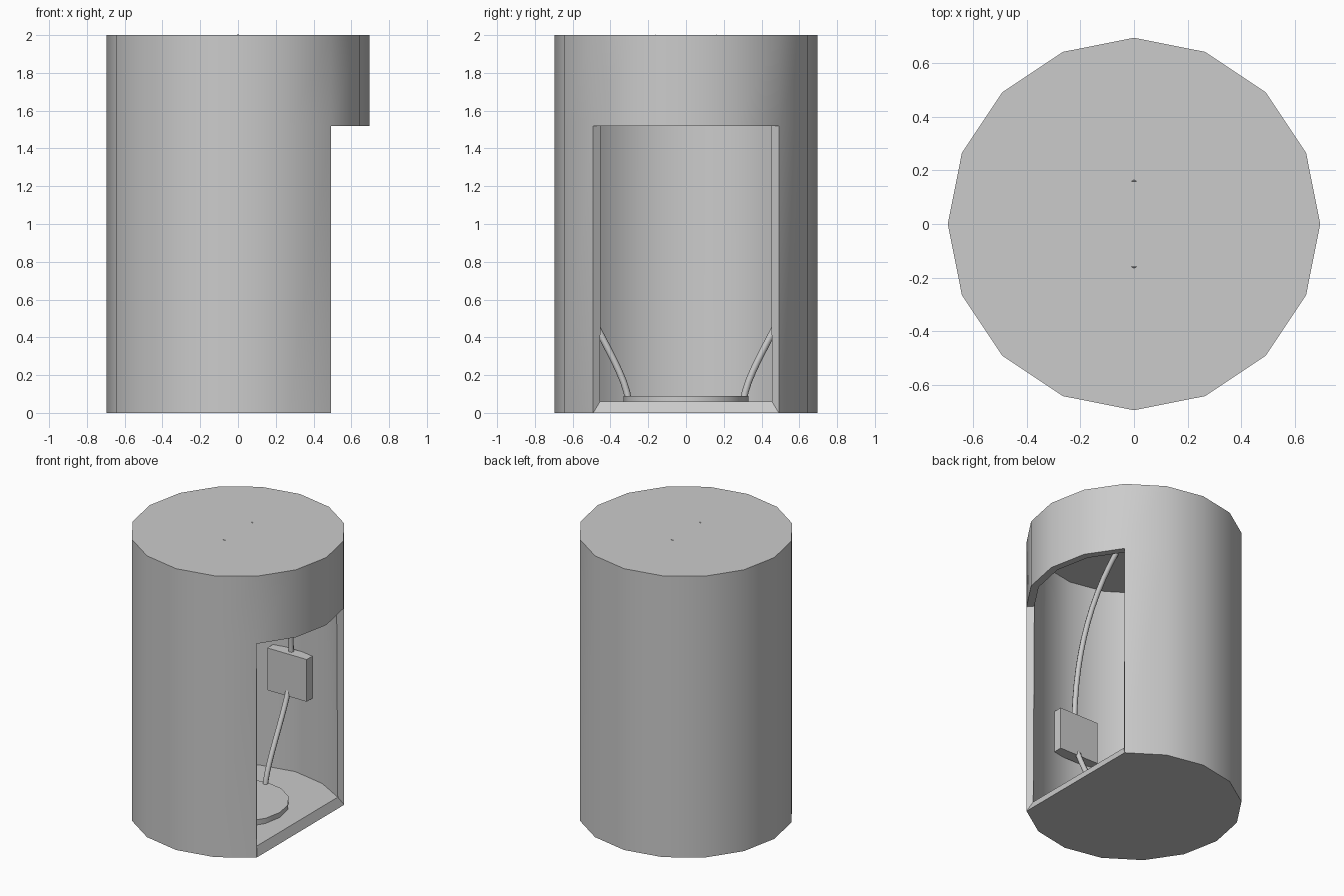
import bpy, bmesh
from math import cos, sin, pi

if "Cube" in bpy.data.objects:
    bpy.data.objects.remove(bpy.data.objects["Cube"])

R, SIDES, LINTEL, TOP, WALL = 0.695, 16, 1.52, 2.0, 0.05


def smooth(obj):
    bpy.ops.object.select_all(action='DESELECT')
    obj.select_set(True)
    bpy.context.view_layer.objects.active = obj
    for m in list(obj.modifiers):
        bpy.ops.object.modifier_apply(modifier=m.name)
    bpy.ops.object.shade_smooth_by_angle()


# Hollow drum with a doorway: four of sixteen lower wall panels are left out
bm = bmesh.new()
is_open = lambda i: i % SIDES in (0, 1, 15)


def ring(z):
    return [bm.verts.new((R * cos(2 * pi * i / SIDES), R * sin(2 * pi * i / SIDES), z))
            for i in range(SIDES)]


low, mid, high = ring(0), ring(LINTEL), ring(TOP)
for i in range(SIDES):
    j = (i + 1) % SIDES
    bm.faces.new((mid[i], mid[j], high[j], high[i]))
    if not (is_open(i) or is_open(j)):
        bm.faces.new((low[i], low[j], mid[j], mid[i]))
bm.faces.new(high)
bm.faces.new([low[i] for i in reversed(range(SIDES)) if not is_open(i)])
bmesh.ops.delete(bm, geom=[v for v in bm.verts if not v.link_faces], context='VERTS')
mesh = bpy.data.meshes.new("drum_shell")
bm.to_mesh(mesh)
bm.free()
drum = bpy.data.objects.new("drum_shell", mesh)
bpy.context.collection.objects.link(drum)
shell = drum.modifiers.new("wall", 'SOLIDIFY')
shell.thickness, shell.offset, shell.use_even_offset = WALL, -1, True
smooth(drum)

# Round floor plate
bpy.ops.mesh.primitive_cylinder_add(vertices=SIDES, radius=0.33, depth=0.05, location=(0, 0, 0.065))
plate = bpy.context.object
plate.name = "floor_plate"
smooth(plate)

# Control box and bent pipe on each side: (y, z) of left handle, point, right handle
PATH = [((0.305, 0.0), (0.305, 0.06), (0.315, 0.24)),
        ((0.60, 0.60), (0.60, 0.80), (0.60, 1.30)),
        ((0.49, 1.70), (0.15, 1.99), (0.0, 2.12))]
for side, tag in ((1, "back"), (-1, "front")):
    bpy.ops.mesh.primitive_cube_add(size=1, location=(0, side * 0.59, 0.77))
    box = bpy.context.object
    box.name = tag + "_box"
    box.scale = (0.31, 0.08, 0.30)

    curve = bpy.data.curves.new(tag + "_pipe", 'CURVE')
    curve.dimensions = '3D'
    curve.bevel_depth, curve.bevel_resolution = 0.018, 2
    curve.use_fill_caps = True
    curve.resolution_u = 12
    spline = curve.splines.new('BEZIER')
    spline.bezier_points.add(len(PATH) - 1)
    for p, (a, c, b) in zip(spline.bezier_points, PATH):
        p.handle_left_type = p.handle_right_type = 'FREE'
        p.handle_left, p.co, p.handle_right = [(0, side * y, z) for y, z in (a, c, b)]
    bpy.context.collection.objects.link(bpy.data.objects.new(tag + "_pipe", curve))
